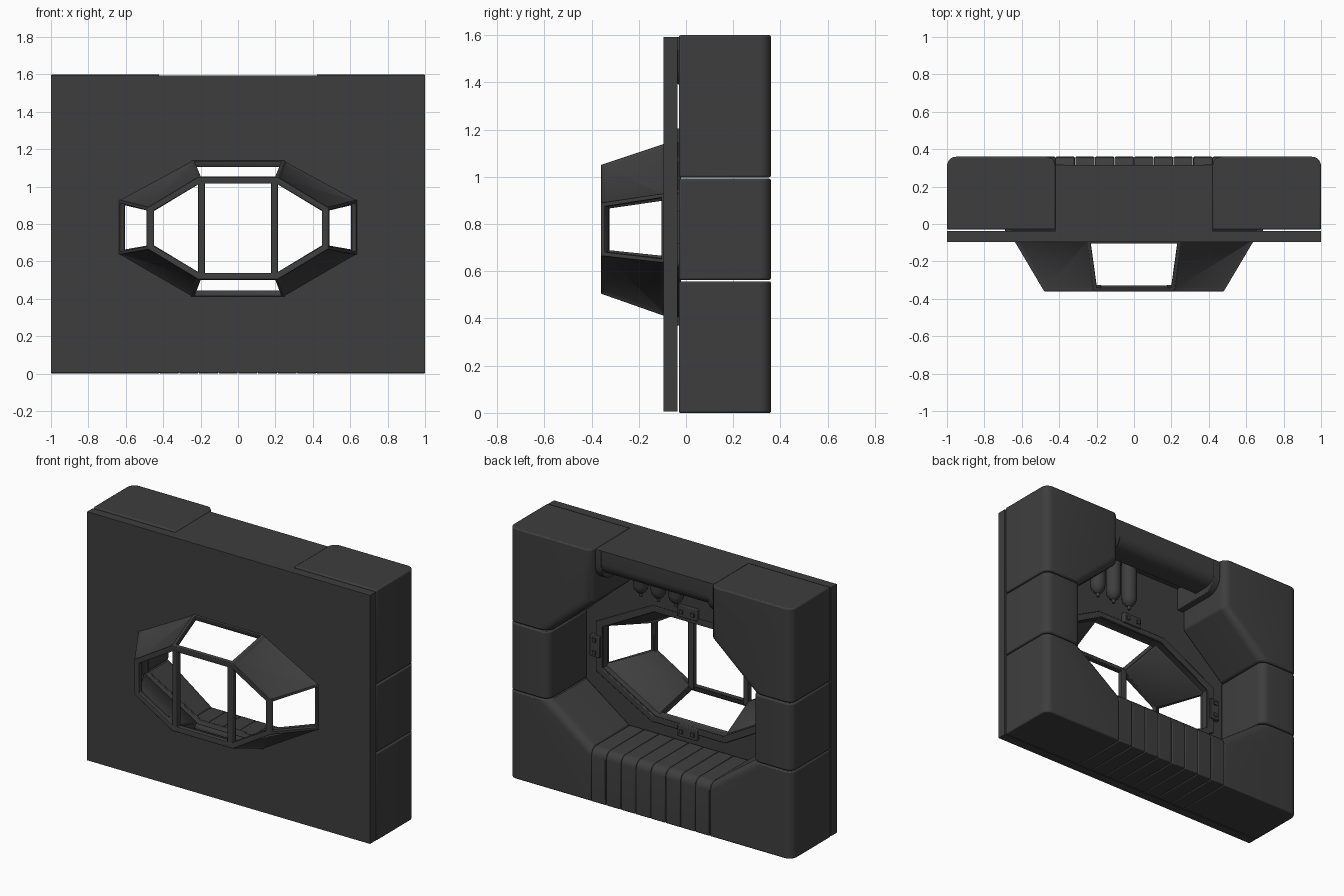
import bpy, bmesh
from mathutils import Vector

old = bpy.data.objects.get("Cube")
if old:
    bpy.data.objects.remove(old, do_unlink=True)

grey = bpy.data.materials.new("dark_grey")
grey.use_nodes = True
colour = (0.048, 0.048, 0.048, 1)
grey.diffuse_color = colour
grey.node_tree.nodes["Principled BSDF"].inputs["Base Color"].default_value = colour


def finish(name, bm, edge=0.0, thickness=0.0):
    """Turn a bmesh into a shaded object with optional wall and edge softening."""
    mesh = bpy.data.meshes.new(name)
    bm.to_mesh(mesh)
    bm.free()
    obj = bpy.data.objects.new(name, mesh)
    bpy.context.collection.objects.link(obj)
    mesh.materials.append(grey)
    bpy.ops.object.select_all(action='DESELECT')
    obj.select_set(True)
    bpy.context.view_layer.objects.active = obj
    bpy.ops.object.shade_smooth_by_angle(angle=0.6)
    if thickness:
        wall = obj.modifiers.new("wall", 'SOLIDIFY')
        wall.thickness = thickness
        wall.offset = -1
    if edge:
        soft = obj.modifiers.new("soft_edges", 'BEVEL')
        soft.width = edge
        soft.segments = 2
        soft.limit_method = 'ANGLE'
        soft.angle_limit = 0.7
    return obj


def prism(name, points, axis, start, end, rounded=None, radius=0.05, edge=0.0):
    """Extrude a flat profile along x or y, rounding the edges picked by a rule."""
    bm = bmesh.new()
    place = (lambda p, d: (p[0], d, p[1])) if axis == 'y' else (lambda p, d: (d, p[0], p[1]))
    face = bm.faces.new([bm.verts.new(place(p, start)) for p in points])
    grown = bmesh.ops.extrude_face_region(bm, geom=[face])["geom"]
    step = Vector(place((0, 0), end - start))
    bmesh.ops.translate(bm, vec=step, verts=[g for g in grown if isinstance(g, bmesh.types.BMVert)])
    bmesh.ops.recalc_face_normals(bm, faces=bm.faces[:])
    if rounded:
        picked = [e for e in bm.edges if rounded(e.verts[0].co, e.verts[1].co)]
        bmesh.ops.bevel(bm, geom=picked, offset=radius, segments=5, profile=0.5, affect='EDGES')
    return finish(name, bm, edge)


def box(name, lo, hi, edge=0.0):
    corners = [(lo[0], lo[2]), (hi[0], lo[2]), (hi[0], hi[2]), (lo[0], hi[2])]
    return prism(name, corners, 'y', lo[1], hi[1], edge=edge)


def octagon(a, b, top, high, low, bottom):
    right = [(a, top), (b, high), (b, low), (a, bottom)]
    return right + [(-x, z) for x, z in reversed(right)]


def ring_plate(name, outer, inner, front, back, edge=0.0):
    """Flat plate with a hole."""
    bm = bmesh.new()
    edges = []
    for loop in (outer, inner):
        vs = [bm.verts.new((x, front, z)) for x, z in loop]
        edges += [bm.edges.new((vs[i - 1], vs[i])) for i in range(len(vs))]
    bmesh.ops.triangle_fill(bm, use_beauty=True, edges=edges)
    grown = bmesh.ops.extrude_face_region(bm, geom=bm.faces[:])["geom"]
    bmesh.ops.translate(bm, vec=(0, back - front, 0),
                        verts=[g for g in grown if isinstance(g, bmesh.types.BMVert)])
    bmesh.ops.recalc_face_normals(bm, faces=bm.faces[:])
    return finish(name, bm, edge)


TOP, BACK, FRONT = 1.6, 0.36, -0.03

# Wall panel with the window opening and a raised lip behind it
hole = octagon(0.24, 0.61, 1.11, 0.915, 0.65, 0.44)
ring_plate("wall_panel", [(-1, 0.005), (1, 0.005), (1, 1.593), (-1, 1.593)], hole, -0.095, -0.037)
ring_plate("window_lip", octagon(0.26, 0.655, 1.145, 0.94, 0.625, 0.405), hole, -0.037, -0.022, 0.004)

# Bay window shell: open panes, four solid slanted panels
base = octagon(0.25, 0.64, 1.14, 0.93, 0.635, 0.41)
nose = octagon(0.215, 0.48, 1.05, 0.89, 0.665, 0.505)
bm = bmesh.new()
base_v = [bm.verts.new((x, -0.09, z)) for x, z in base]
nose_v = [bm.verts.new((x, -0.36, z)) for x, z in nose]
sides = []
for i in range(8):
    j = (i + 1) % 8
    sides.append(bm.faces.new((base_v[i], base_v[j], nose_v[j], nose_v[i])))
pane = bm.faces.new(nose_v)
bmesh.ops.recalc_face_normals(bm, faces=bm.faces[:])
pane.normal_update()
if pane.normal.y > 0:
    bmesh.ops.reverse_faces(bm, faces=bm.faces[:])
bm.normal_update()
bmesh.ops.inset_individual(bm, faces=[pane], thickness=0.035)
bmesh.ops.inset_individual(bm, faces=sides[1::2], thickness=0.024)
bmesh.ops.inset_individual(bm, faces=sides[0::2], thickness=0.024, depth=-0.01)
bmesh.ops.delete(bm, geom=[pane] + sides[1::2], context='FACES')
finish("bay_window_frame", bm, 0.005, 0.033)
for side, s in (("left", 1), ("right", -1)):
    box(side + "_mullion", (s * 0.195 - 0.019, -0.36, 0.515), (s * 0.195 + 0.019, -0.325, 1.04), 0.004)

# Side cushions: three blocks per side around the opening
blocks = {
    "lower": [(1, 0), (1, 0.557), (0.72, 0.557), (0.42, 0.34), (0.42, 0)],
    "middle": [(1, 0.563), (1, 0.992), (0.72, 0.992), (0.72, 0.563)],
    "upper": [(1, 0.998), (1, TOP), (0.42, TOP), (0.42, 1.26), (0.72, 0.998)],
}


def back_upright(a, b):
    beside_pads = abs(a.x) < 0.45 and abs(b.x) < 0.45 and min(a.z, b.z) < 0.1
    return min(a.y, b.y) > BACK - 0.01 and abs(a.z - b.z) > 0.01 and not beside_pads


for side, s in (("left", 1), ("right", -1)):
    for level, outline in blocks.items():
        prism(f"{side}_{level}_cushion", [(s * x, z) for x, z in outline], 'y',
              FRONT, BACK, back_upright, 0.05, 0.008)

# Row of seat pads along the bottom
count, pad = 8, 0.105
for i in range(count):
    x = -0.42 + i * pad
    prism(f"seat_pad_{i + 1}", [(FRONT, 0), (BACK, 0), (BACK, 0.34), (FRONT, 0.34)], 'x',
          x + 0.001, x + pad - 0.001,
          lambda a, b: min(a.y, b.y) > 0.3 and min(a.z, b.z) > 0.3, 0.05, 0.006)

# Overhead locker with a rounded lower back edge
prism("overhead_locker", [(-0.09, 1.593), (0.315, 1.593), (0.315, 1.43), (0.14, 1.43),
                          (0.1, 1.54), (-0.09, 1.54)], 'x', -0.42, 0.42,
      lambda a, b: min(a.y, b.y) > 0.3 and max(a.z, b.z) < 1.5, 0.08)
for side, s in (("left", 1), ("right", -1)):
    prism(side + "_locker_bracket", [(-0.035, 1.59), (0.318, 1.59), (0.318, 1.39), (-0.035, 1.39)], 'x',
          s * 0.375, s * 0.42,
          lambda a, b: min(a.y, b.y) > 0.3 and max(a.z, b.z) < 1.5, 0.1, 0.004)

# Three hanging bottles
profile = [(0.047, 1.545), (0.047, 1.29), (0.042, 1.263), (0.028, 1.243),
           (0.012, 1.233), (0.009, 1.21), (0, 1.21)]
for i in range(3):
    bm = bmesh.new()
    vs = [bm.verts.new((r, 0, z)) for r, z in profile]
    es = [bm.edges.new(pair) for pair in zip(vs, vs[1:])]
    bmesh.ops.spin(bm, geom=vs + es, cent=(0, 0, 0), axis=(0, 0, 1), angle=6.283185, steps=20)
    bmesh.ops.remove_doubles(bm, verts=bm.verts[:], dist=0.0005)
    bmesh.ops.recalc_face_normals(bm, faces=bm.faces[:])
    bmesh.ops.translate(bm, vec=(0.055 + i * 0.125, 0.02, 0), verts=bm.verts[:])
    finish(f"hanging_bottle_{i + 1}", bm)

# Latches on the four straight sides of the window
for name, x, z, upright in (("top", 0, 1.17, False), ("bottom", 0, 0.405, False),
                            ("left", 0.655, 0.785, True), ("right", -0.655, 0.785, True)):
    w, h = (0.035, 0.068) if upright else (0.068, 0.035)
    box(name + "_latch", (x - w, -0.04, z - h), (x + w, -0.01, z + h), 0.004)
    for k in (-1, 1):
        dx, dz = (0, k * 0.04) if upright else (k * 0.04, 0)
        box(f"{name}_latch_knob_{k + 2}", (x + dx - 0.012, -0.012, z + dz - 0.012),
            (x + dx + 0.012, -0.002, z + dz + 0.012))
